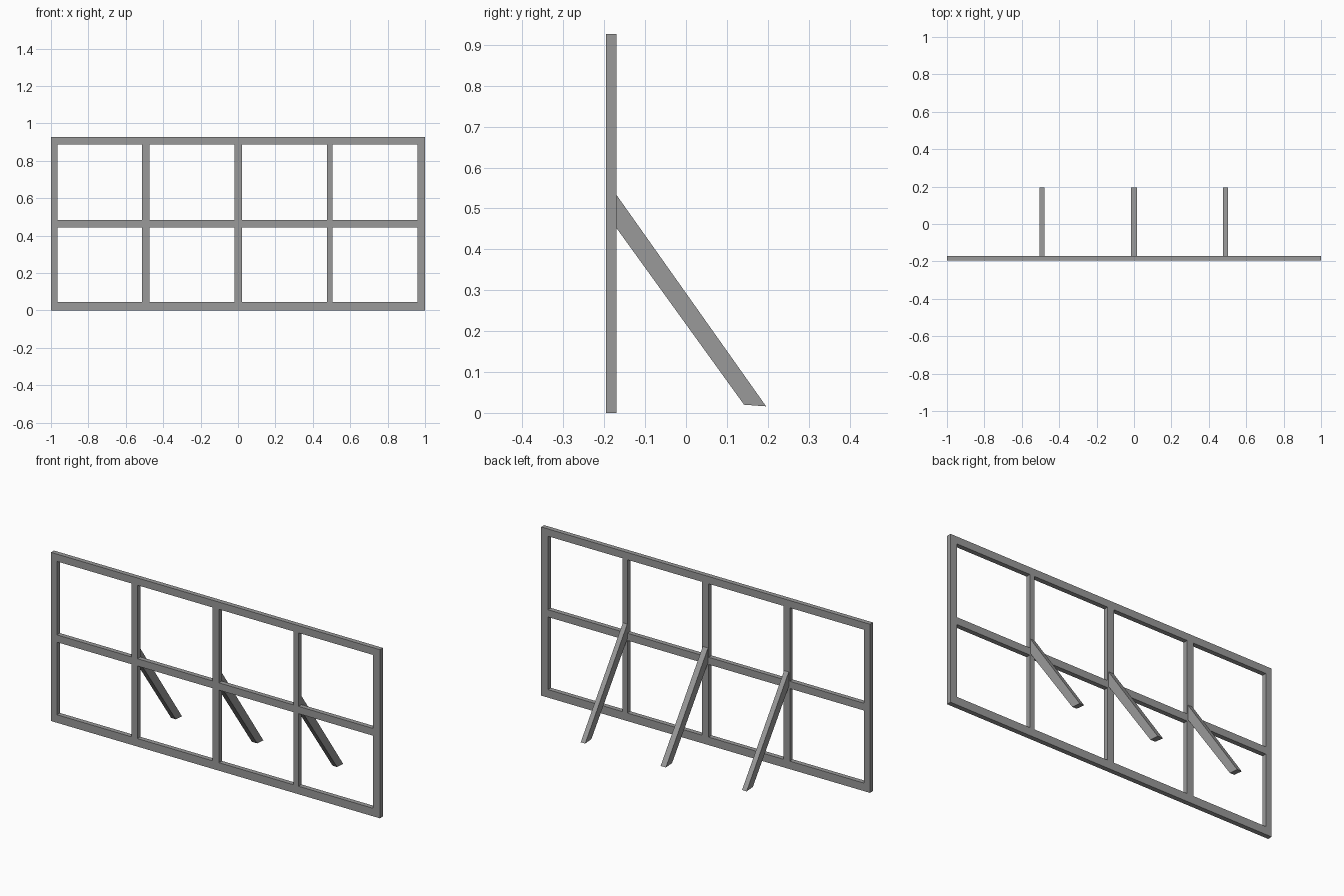
import bpy, bmesh

if "Cube" in bpy.data.objects:
    bpy.data.objects.remove(bpy.data.objects["Cube"])

Y0, Y1 = -0.196, -0.170   # frame front and back
TOP = 0.927

# Dark grey finish for the whole frame
grey = bpy.data.materials.new("dark_grey")
grey.diffuse_color = (0.32, 0.32, 0.32, 1)
grey.use_nodes = True
grey.node_tree.nodes["Principled BSDF"].inputs["Base Color"].default_value = grey.diffuse_color


def prism(name, profile, x0, x1):
    """Extrude a (y, z) profile along x."""
    bm = bmesh.new()
    a = [bm.verts.new((x0, y, z)) for y, z in profile]
    b = [bm.verts.new((x1, y, z)) for y, z in profile]
    bm.faces.new(a)
    bm.faces.new(b[::-1])
    n = len(profile)
    for i in range(n):
        j = (i + 1) % n
        bm.faces.new((a[i], b[i], b[j], a[j]))
    bmesh.ops.recalc_face_normals(bm, faces=bm.faces)
    me = bpy.data.meshes.new(name)
    bm.to_mesh(me)
    bm.free()
    me.materials.append(grey)
    ob = bpy.data.objects.new(name, me)
    bpy.context.collection.objects.link(ob)
    return ob


def bar(name, x0, x1, z0, z1):
    return prism(name, [(Y0, z0), (Y1, z0), (Y1, z1), (Y0, z1)], x0, x1)


# End posts, full height
bar("left_post", -1.0, -0.964, 0, TOP)
bar("right_post", 0.959, 1.0, 0, TOP)

# Horizontal rails between the end posts
rails = {"bottom_rail": (0, 0.044), "middle_rail": (0.443, 0.483), "top_rail": (0.887, TOP)}
for name, (z0, z1) in rails.items():
    bar(name, -0.964, 0.959, z0, z1)

# Inner uprights, one piece below and one above the middle rail
uprights = {"left": (-0.512, -0.474), "centre": (-0.019, 0.021), "right": (0.476, 0.505)}
for side, (x0, x1) in uprights.items():
    bar(side + "_lower_upright", x0, x1, 0.044, 0.443)
    bar(side + "_upper_upright", x0, x1, 0.483, 0.887)

# Slanted support braces behind each upright
brace = [(Y1, 0.533), (Y1, 0.452), (0.142, 0.020), (0.196, 0.016)]
braces = {"left": (-0.506, -0.478), "centre": (-0.015, 0.017), "right": (0.476, 0.503)}
for side, (x0, x1) in braces.items():
    prism(side + "_brace", brace, x0, x1)
